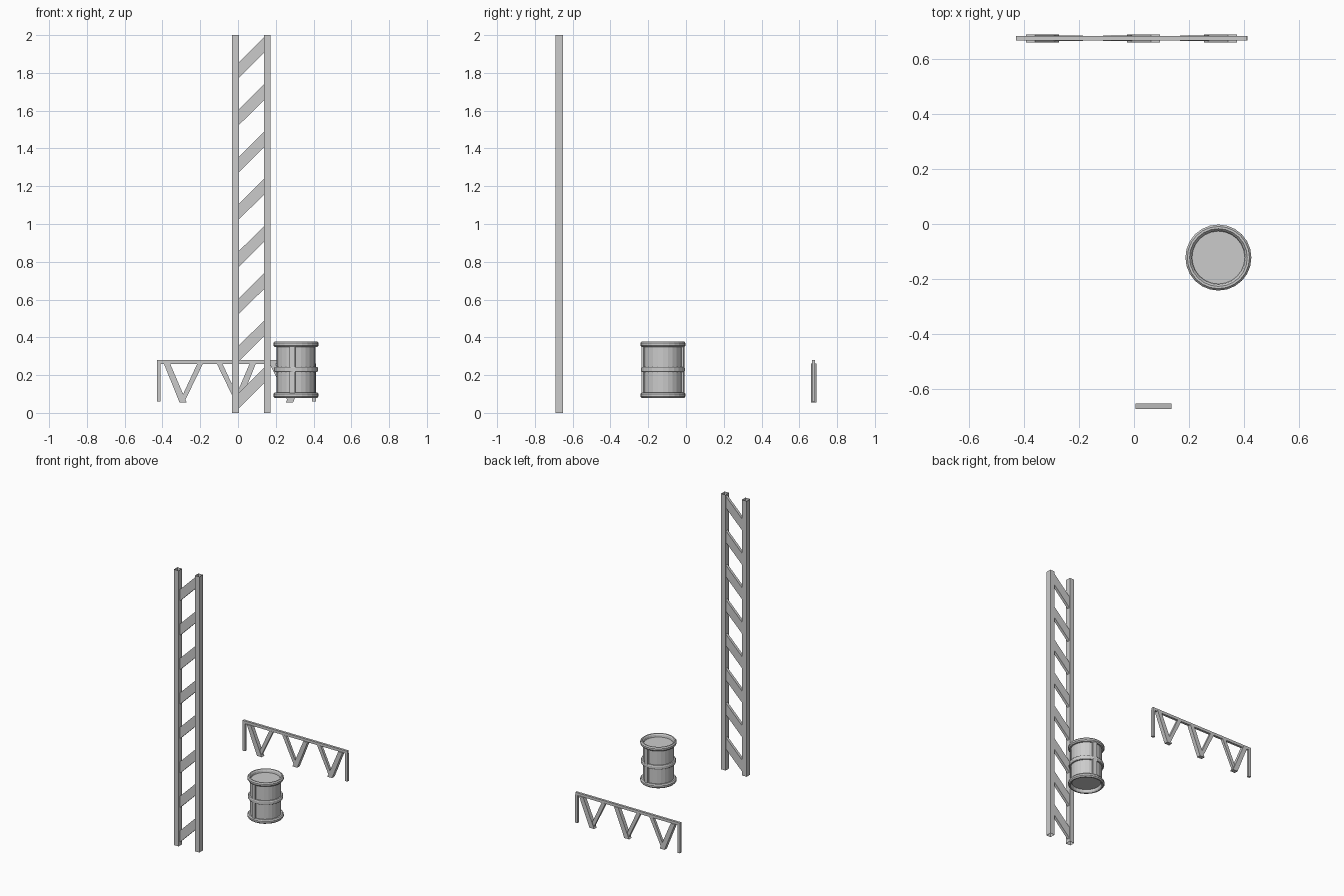
import bpy, bmesh
from math import cos, sin, pi, radians
from mathutils import Matrix

if "Cube" in bpy.data.objects:
    bpy.data.objects.remove(bpy.data.objects["Cube"])


def finish(name, bm):
    bmesh.ops.recalc_face_normals(bm, faces=bm.faces)
    me = bpy.data.meshes.new(name)
    bm.to_mesh(me)
    bm.free()
    ob = bpy.data.objects.new(name, me)
    bpy.context.collection.objects.link(ob)
    return ob


def slab(name, outline, y0, y1):
    """Extrude an x/z outline from y0 to y1."""
    bm = bmesh.new()
    f = bm.faces.new([bm.verts.new((x, y0, z)) for x, z in outline])
    new = bmesh.ops.extrude_face_region(bm, geom=[f])["geom"]
    bmesh.ops.translate(bm, vec=(0, y1 - y0, 0),
                        verts=[v for v in new if isinstance(v, bmesh.types.BMVert)])
    return finish(name, bm)


def rect(x0, x1, z0, z1):
    return [(x0, z0), (x1, z0), (x1, z1), (x0, z1)]


def open_post(name, x0, x1, y0, y1, z0, z1):
    """Hollow square tube, open at both ends."""
    bm = bmesh.new()
    pts = [(x0, y0), (x1, y0), (x1, y1), (x0, y1)]
    lo, hi = [[bm.verts.new((x, y, z)) for x, y in pts] for z in (z0, z1)]
    for i in range(4):
        j = (i + 1) % 4
        bm.faces.new((lo[i], lo[j], hi[j], hi[i]))
    return finish(name, bm)


# Tall ladder frame: two open posts and slanted braces
PY0, PY1 = -0.69, -0.65
open_post("left_post", -0.032, 0.006, PY0, PY1, 0, 2)
open_post("right_post", 0.137, 0.173, PY0, PY1, 0, 2)
for i in range(8):
    z = 0.025 + 0.25 * i
    slab("brace", [(0.006, z), (0.137, z + 0.13), (0.137, z + 0.213), (0.006, z + 0.083)],
         -0.673, -0.653)

# Low trestle: rail, end legs and three V supports
slab("trestle_rail", rect(-0.43, 0.41, 0.26, 0.28), 0.667, 0.684)
for x in (-0.43, 0.392):
    slab("trestle_end_leg", rect(x, x + 0.02, 0.06, 0.262), 0.667, 0.684)
for cx, s in ((-0.29, -1), (-0.008, 1), (0.272, 1)):
    # thick arm carries the foot, thin arm meets it
    slab("thick_arm", [(cx - s * 0.018, 0.056), (cx + s * 0.02, 0.056),
                       (cx + s * 0.103, 0.262), (cx + s * 0.07, 0.262)], 0.661, 0.69)
    slab("thin_arm", [(cx - s * 0.012, 0.07), (cx + s * 0.014, 0.07),
                      (cx - s * 0.075, 0.262), (cx - s * 0.105, 0.262)], 0.666, 0.685)

# Barrel: lathed body with rims, middle hoop and recessed ends
CX, CY, SEG = 0.307, -0.122, 24
MID = 0.2285
upper = [(0.103, 0.247), (0.103, 0.349), (0.113, 0.349), (0.12, 0.357), (0.12, 0.369),
         (0.113, 0.377), (0.105, 0.377), (0.099, 0.37), (0.096, 0.355)]
hoop = [(0.103, 0.216), (0.112, 0.216), (0.116, 0.222), (0.116, 0.238), (0.112, 0.244),
        (0.103, 0.244)]
lower = [(r, 2 * MID - z) for r, z in reversed(upper)]
bm = bmesh.new()
rings = [[bm.verts.new((CX + r * cos(2 * pi * k / SEG), CY + r * sin(2 * pi * k / SEG), z))
          for k in range(SEG)] for r, z in lower[:-1] + hoop + upper[1:]]
for a, b in zip(rings, rings[1:]):
    for k in range(SEG):
        n = (k + 1) % SEG
        bm.faces.new((a[k], a[n], b[n], b[k]))
bm.faces.new(rings[0][::-1])
bm.faces.new(rings[-1])
barrel = finish("barrel", bm)

# Vertical seam straps on the front and back of the barrel
for ang in (-100, 80):
    bm = bmesh.new()
    bmesh.ops.create_cube(bm, size=1, matrix=Matrix.Translation((CX, CY, MID))
                          @ Matrix.Rotation(radians(ang), 4, 'Z')
                          @ Matrix.Translation((0.104, 0, 0))
                          @ Matrix.Diagonal((0.02, 0.028, 0.25, 1)))
    finish("barrel_strap", bm)
